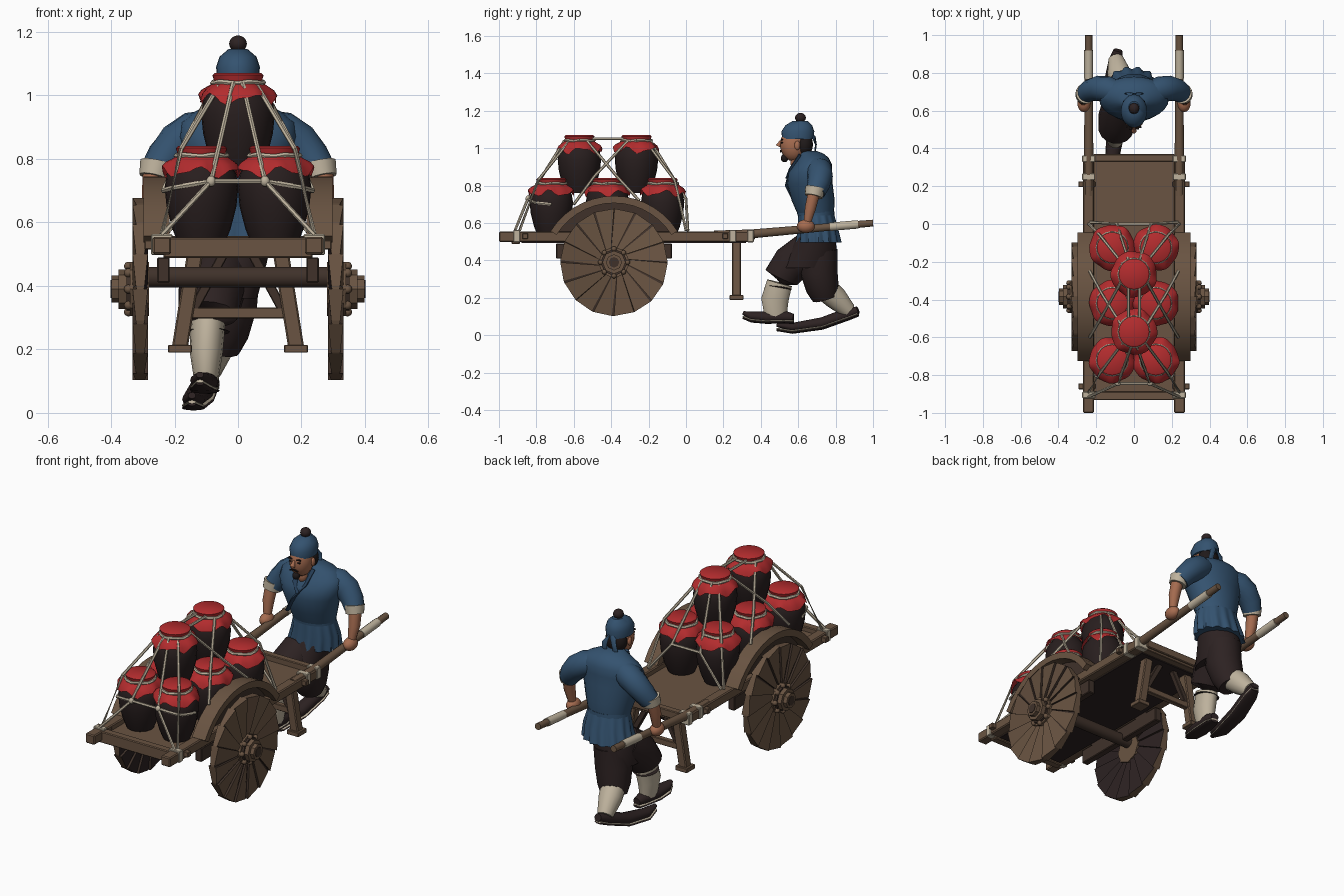
import bpy, bmesh, math
from mathutils import Vector, Matrix

if "Cube" in bpy.data.objects:
    bpy.data.objects.remove(bpy.data.objects["Cube"])


def material(name, r, g, b):
    m = bpy.data.materials.new(name)
    m.use_nodes = True
    m.diffuse_color = (r, g, b, 1)
    n = m.node_tree.nodes["Principled BSDF"]
    n.inputs["Base Color"].default_value = (r, g, b, 1)
    n.inputs["Roughness"].default_value = 0.9
    return m


WOOD = material("wood", .142, .088, .054)
DARK_WOOD = material("dark wood", .05, .031, .023)
CLAY = material("dark clay", .021, .013, .013)
RED = material("red cloth", .45, .025, .027)
ROPE = material("rope and linen", .52, .45, .34)
BLUE = material("blue cloth", .034, .085, .16)
NAVY = material("dark blue trim", .02, .05, .1)
SKIN = material("skin", .38, .15, .08)
HAIR = material("black hair", .014, .01, .01)
BROWN = material("brown trousers", .026, .016, .016)


def finish(name, bm, mat, smooth=True):
    bmesh.ops.recalc_face_normals(bm, faces=bm.faces)
    me = bpy.data.meshes.new(name)
    bm.to_mesh(me)
    bm.free()
    me.materials.append(mat)
    ob = bpy.data.objects.new(name, me)
    bpy.context.collection.objects.link(ob)
    if smooth:
        bpy.ops.object.select_all(action="DESELECT")
        ob.select_set(True)
        bpy.context.view_layer.objects.active = ob
        bpy.ops.object.shade_smooth_by_angle(angle=math.radians(40))
    return ob


def skin_rings(name, rings, mat, caps=(True, True)):
    bm = bmesh.new()
    vs = [[bm.verts.new(p) for p in ring] for ring in rings]
    n = len(vs[0])
    for a, b in zip(vs, vs[1:]):
        for i in range(n):
            bm.faces.new((a[i], a[(i + 1) % n], b[(i + 1) % n], b[i]))
    for ring, cap in ((vs[0], caps[0]), (vs[-1], caps[1])):
        if cap:
            bm.faces.new(ring)
    return finish(name, bm, mat)


def loft(name, sections, mat, n=24, pleat=0):
    """Horizontal ovals (x, y, z, rx, ry); pleats deepen towards the first one."""
    rings = []
    for k, (x, y, z, rx, ry) in enumerate(sections):
        depth = pleat * (1 - k / (len(sections) - 1))
        ring = []
        for i in range(n):
            a = math.tau * i / n
            w = 1 + depth * math.cos(14 * a)
            ring.append((x + rx * w * math.cos(a), y + ry * w * math.sin(a), z))
        rings.append(ring)
    return skin_rings(name, rings, mat)


def tube(name, pts, radii, mat, n=10):
    """Tube along points; a radius is a number or (width, height)."""
    pts = [Vector(p) for p in pts]
    rings = []
    for k, p in enumerate(pts):
        t = (pts[min(k + 1, len(pts) - 1)] - pts[max(k - 1, 0)]).normalized()
        ref = Vector((0, 0, 1)) if abs(t.z) < .9 else Vector((0, 1, 0))
        side = t.cross(ref).normalized()
        up = side.cross(t)
        r = radii[k] if isinstance(radii, list) else radii
        rw, rh = r if isinstance(r, tuple) else (r, r)
        rings.append([p + side * rw * math.cos(math.tau * i / n)
                      + up * rh * math.sin(math.tau * i / n) for i in range(n)])
    return skin_rings(name, rings, mat)


def box(name, size, loc, mat, rot=(0, 0, 0)):
    bm = bmesh.new()
    bmesh.ops.create_cube(bm, size=1)
    bmesh.ops.scale(bm, vec=size, verts=bm.verts)
    bmesh.ops.bevel(bm, geom=bm.edges, offset=min(size) * .1, segments=1, affect="EDGES")
    ob = finish(name, bm, mat, False)
    ob.location, ob.rotation_euler = loc, rot


def ball(name, loc, size, mat):
    bm = bmesh.new()
    bmesh.ops.create_uvsphere(bm, u_segments=16, v_segments=10, radius=1,
                              matrix=Matrix.Translation(loc) @ Matrix.Diagonal((*size, 1)))
    finish(name, bm, mat)


# Cart bed and frame
box("deck", (.43, 1.28, .026), (0, -.28, .512), WOOD)
box("deck_underside", (.425, 1.2, .008), (0, -.28, .497), BROWN)
box("front_beam", (.47, .045, .065), (0, -.91, .52), WOOD)
box("back_beam", (.43, .04, .045), (0, .35, .535), WOOD)
tube("axle", [(-.3, -.385, .428), (.3, -.385, .428)], .034, DARK_WOOD)
box("leg_crossbar", (.33, .03, .035), (0, .27, .315), WOOD)


def wheel(s):
    # Overlapping plank wedges form a stepped disc with dark seams and a dark inner face
    cy, cz, R, count = -.385, .39, .287, 16
    bm = bmesh.new()
    for k in range(count):
        rows = []
        for f, depth in ((0, .024), (.9 if k % 3 else .97, .014), (1, .012)):
            a = (k + f) * math.tau / count
            rows.append([[bm.verts.new((s * (.308 + d), cy + r * math.cos(a + swirl),
                                        cz + r * math.sin(a + swirl))) for d in (depth, -depth)]
                         for r, swirl in ((.05, .35), (R, 0))])
        for j, ((i0, o0), (i1, o1)) in enumerate(zip(rows, rows[1:])):
            outer = bm.faces.new([v[0] for v in (i0, o0, o1, i1)])
            outer.material_index = j
            inner = bm.faces.new([v[1] for v in (i0, o0, o1, i1)])
            inner.material_index = 2
            bm.faces.new((o0[0], o0[1], o1[1], o1[0]))
        for i, o in (rows[0], rows[-1]):
            bm.faces.new((i[0], i[1], o[1], o[0])).material_index = 1
    disc = finish("wheel", bm, WOOD, False)
    for extra in (DARK_WOOD, BROWN):
        disc.data.materials.append(extra)
    for x0, x1, r, m in ((.28, .34, .085, WOOD), (.34, .352, .072, DARK_WOOD),
                         (.352, .376, .062, WOOD), (.376, .398, .043, WOOD),
                         (.398, .401, .028, DARK_WOOD)):
        tube("hub", [(s * x0, cy, cz), (s * x1, cy, cz)], r, m, 8)
    for k in range(8):
        a = math.tau * k / 8
        ball("hub_stud", (s * .345, cy + .072 * math.cos(a), cz + .072 * math.sin(a)),
             (.014, .014, .014), WOOD)


def fender(s):
    # Curved mudguard with a thin dark panel below
    for name, xs, r0, r1, mat in (("fender", (.215, .298), .362, .4, WOOD),
                                  ("fender_panel", (.215, .235), .2, .363, DARK_WOOD)):
        rings = []
        for k in range(15):
            a = math.radians(32 + 116 * k / 14)
            rings.append([(s * x, -.385 + r * math.cos(a), .345 + r * math.sin(a))
                          for x, r in ((xs[0], r0), (xs[1], r0), (xs[1], r1), (xs[0], r1))])
        skin_rings(name, rings, mat)


for s in (-1, 1):
    wheel(s)
    fender(s)
    box("side_rail", (.058, 1.34, .055), (s * .24, -.33, .527), WOOD)
    box("axle_sill", (.04, .62, .08), (s * .235, -.385, .45), DARK_WOOD)
    for y in (-.86, .21):
        box("peg", (.09, .03, .03), (s * .25, y, .53), WOOD)
    tube("handle", [(s * .24, .15, .535), (s * .24, .35, .542), (s * .24, 1, .6)],
         [.026, .025, .019], WOOD)
    tube("handle_wrap", [(s * .24, .77, .58), (s * .24, .92, .593)], .0235, ROPE)
    for y in (.25, .345, -.905):
        box("rail_binding", (.068, .035, .066), (s * .24, y, .53), ROPE)
    box("leg", (.05, .05, .3), (s * .16, .27, .35), WOOD, (0, -s * .16, 0))
    box("leg_foot", (.075, .075, .025), (s * .183, .27, .202), WOOD)
    box("leg_brace", (.03, .03, .22), (s * .1, .27, .4), DARK_WOOD, (0, -s * .5, 0))


# Jars with tied cloth covers
def jar(x, y, z):
    body = ((.072, 0), (.092, .05), (.11, .12), (.116, .18), (.109, .225), (.085, .26), (.066, .29))
    loft("jar", [(x, y, z + h, r, r) for r, h in body], CLAY)
    rings = []
    for r, h, wave in ((.072, .311, 0), (.081, .304, 0), (.074, .282, 0), (.094, .268, .1),
                       (.113, .25, .5), (.122, .228, 1)):
        ring = []
        for i in range(40):
            a = math.tau * i / 40
            w = wave * (math.sin(a * 5 + x * 20 + y * 9) + .5 * math.sin(a * 9 + y * 5))
            ring.append((x + (r + .003 * w) * math.cos(a), y + (r + .003 * w) * math.sin(a),
                         z + h + .014 * w))
        rings.append(ring)
    skin_rings("jar_cloth", rings, RED, (True, False))
    tube("jar_tie", [(x + .079 * math.cos(math.tau * i / 16), y + .079 * math.sin(math.tau * i / 16),
                      z + .28 + .003 * math.sin(i * 2)) for i in range(17)], .009, ROPE, 6)


for y in (-.72, -.42, -.125):
    for x in (-.115, .115):
        jar(x, y, .53)
for y in (-.57, -.265):
    jar(0, y, .76)

# Lashing ropes
tube("rope", [(-.085, -.845, .73), (.085, -.845, .73)], .008, ROPE, 6)
tube("rope", [(-.09, 0, .73), (.09, 0, .73)], .008, ROPE, 6)
for s in (-1, 1):
    for path in ([(.015, -.65, 1.04), (.085, -.845, .73), (.24, -.915, .56)],
                 [(.085, -.845, .73), (.2, -.81, .71), (.235, -.72, .7)],
                 [(.03, -.19, 1.04), (.09, 0, .73), (.23, .01, .56)],
                 [(.07, -.53, 1.04), (.17, -.37, .85), (.235, -.25, .72)],
                 [(.07, -.31, 1.04), (.17, -.49, .85), (.235, -.6, .7)],
                 [(.06, -.63, 1.03), (.18, -.79, .83), (.24, -.89, .56)],
                 [(.06, -.21, 1.03), (.18, -.06, .83), (.24, .0, .56)],
                 [(.03, -.5, 1.05), (.03, -.335, 1.05)]):
        tube("rope", [(s * x, y, z) for x, y, z in path], .008, ROPE, 6)
    ball("rope_knot", (s * .085, -.845, .73), (.015, .013, .017), ROPE)

# Man: robe, belt and collar
loft("robe_skirt", [(-.01, .71, .495, .145, .118), (0, .705, .57, .135, .108),
                    (0, .695, .655, .116, .095)], BLUE, 84, .065)
loft("belt", [(0, .695, .64, .121, .099), (0, .693, .662, .121, .1)], BLUE)
loft("robe_top", [(0, .695, .64, .117, .095), (0, .68, .72, .14, .115), (0, .662, .81, .168, .122),
                  (0, .664, .87, .185, .117), (0, .68, .915, .18, .1), (0, .682, .95, .135, .08),
                  (0, .672, .972, .085, .062), (0, .655, .985, .048, .045)], BLUE)
tube("collar_flap", [(.05, .61, .965), (.035, .564, .89), (-.03, .542, .8), (-.1, .592, .7)],
     (.014, .008), NAVY)
tube("collar_flap", [(-.05, .61, .965), (-.03, .561, .89), (.0, .544, .84)], (.014, .008), NAVY)
ball("chest", (0, .588, .925), (.028, .03, .04), SKIN)

# Arms
for s in (-1, 1):
    def side(*pts):
        return [(s * x, y, z) for x, y, z in pts]
    tube("sleeve", side((.08, .695, .895), (.14, .712, .88), (.19, .718, .848), (.23, .708, .803),
                        (.255, .692, .765)), [.06, .07, .067, .06, .053], BLUE, 16)
    tube("cuff", side((.254, .692, .786), (.264, .682, .742)), [.055, .048], ROPE, 16)
    tube("forearm", side((.266, .684, .76), (.272, .665, .68), (.268, .65, .61)),
         [.034, .031, .022], SKIN)
    ball("hand", (s * .265, .64, .583), (.035, .048, .036), SKIN)

# Head
tube("neck", [(0, .66, .93), (0, .605, 1.01)], .04, SKIN)
ball("head", (0, .577, 1.02), (.06, .074, .09), SKIN)
tube("nose", [(0, .507, 1.04), (0, .492, 1.01)], [.006, .014], SKIN)
ball("hair", (0, .632, 1.02), (.062, .047, .066), HAIR)
ball("beard", (0, .527, .947), (.02, .02, .022), HAIR)
loft("head_scarf", [(0, .598, 1.05, .066, .084), (0, .598, 1.09, .069, .088),
                    (0, .603, 1.122, .058, .072), (0, .61, 1.146, .03, .04)], BLUE)
ball("hair_bun", (0, .612, 1.163), (.028, .029, .026), BROWN)
for s in (-1, 1):
    box("brow", (.028, .009, .007), (s * .025, .513, 1.046), HAIR)
    box("eye", (.018, .009, .007), (s * .025, .513, 1.03), HAIR)
    box("moustache", (.025, .009, .007), (s * .013, .506, .985), HAIR, (0, s * .3, 0))
    ball("ear", (s * .06, .595, 1.015), (.01, .016, .024), SKIN)
    tube("scarf_tail", [(s * .01, .68, 1.065), (s * .03, .695, 1.02), (s * .035, .69, .985)],
         (.016, .005), BLUE, 6)

# Trousers, leggings and shoes, mid-stride
loft("trouser_seat", [(-.045, .65, .36, .105, .14), (-.03, .685, .47, .12, .12),
                      (0, .7, .56, .11, .09)], BROWN)
tube("front_trouser", [(-.06, .66, .46), (-.085, .56, .38), (-.095, .51, .31), (-.095, .5, .255)],
     [.1, .105, .095, .07], BROWN, 16)
tube("back_trouser", [(-.03, .71, .46), (-.04, .71, .34), (-.055, .73, .25), (-.065, .745, .2)],
     [.1, .1, .088, .07], BROWN, 16)
tube("front_legging", [(-.095, .5, .28), (-.1, .475, .19), (-.1, .48, .1)],
     [(.055, .07), (.052, .075), (.038, .06)], ROPE, 14)
tube("back_legging", [(-.06, .73, .26), (-.08, .8, .2), (-.095, .87, .13)],
     [.066, .063, .042], ROPE, 14)
for name, path in (("front_shoe", [(-.09, .575, .095), (-.095, .53, .098), (-.105, .43, .096),
                                   (-.115, .35, .103), (-.12, .305, .12)]),
                   ("back_shoe", [(-.085, .92, .135), (-.095, .87, .115), (-.12, .73, .065),
                                  (-.14, .57, .043), (-.145, .485, .055)])):
    tube(name, path, [(.024, .02), (.036, .034), (.042, .032), (.036, .024), (.012, .01)], BROWN, 14)
    for part, drop, mat in (("_welt", .02, ROPE), ("_sole", .028, BROWN)):
        tube(name + part, [(x, y, z - drop) for x, y, z in path],
             [(.024, .007), (.038, .007), (.044, .007), (.037, .007), (.012, .005)], mat, 14)
